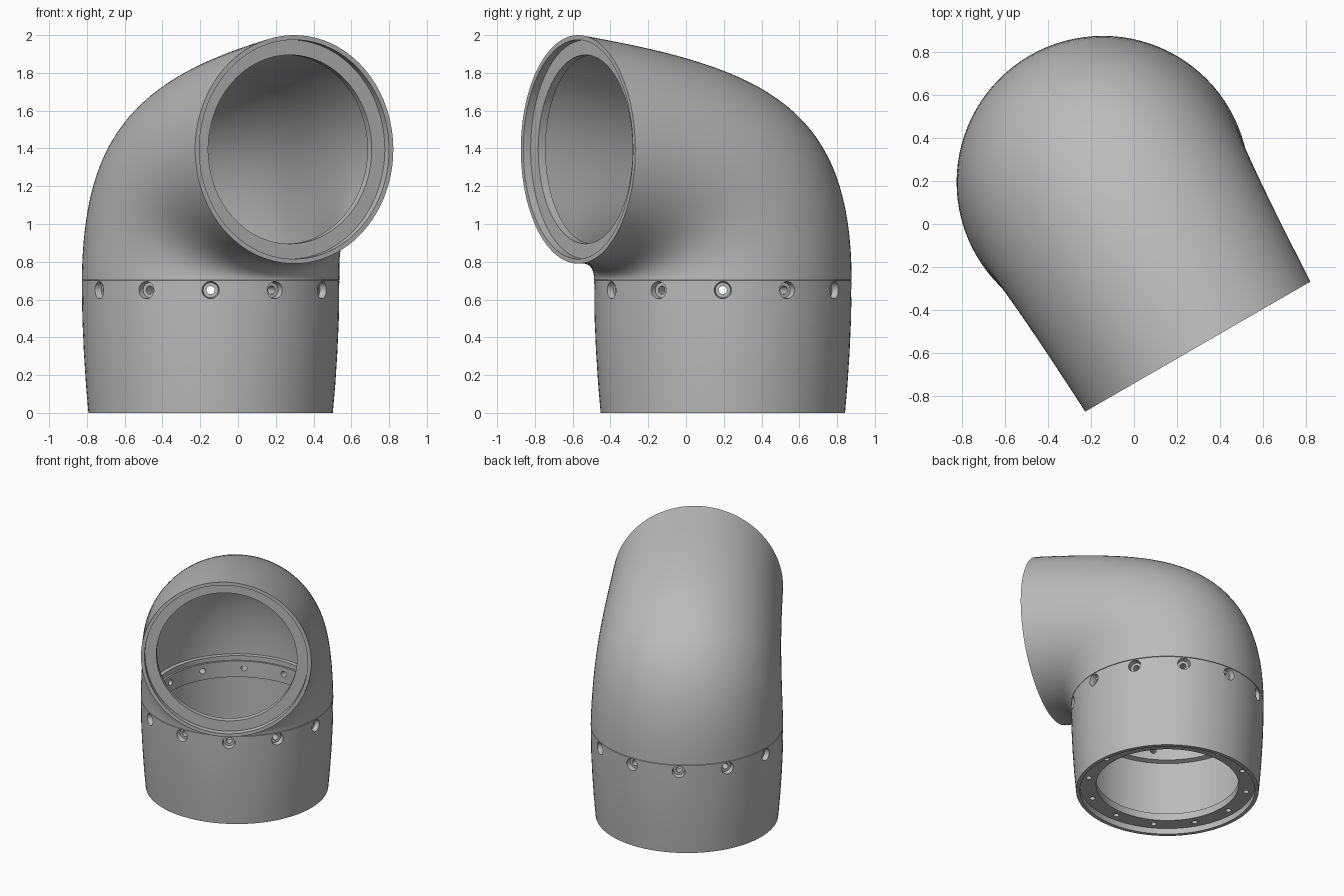
import bpy, bmesh
from math import pi, sin, cos, radians
from mathutils import Vector, Matrix

if "Cube" in bpy.data.objects:
    bpy.data.objects.remove(bpy.data.objects["Cube"])

SEG = 96
AXIS = Vector((-0.145, 0.195, 0))          # centre of the base
OUT = Vector((sin(radians(30)), -cos(radians(30)), 0))   # outlet direction
SIDE = Vector((-OUT.y, OUT.x, 0))
UP = Vector((0, 0, 1))
REACH, OUTLET_Z, SEAM = 0.885, 1.395, 0.704

grey = bpy.data.materials.new("cast grey")
grey.use_nodes = True
grey.diffuse_color = (0.5, 0.5, 0.5, 1)
grey.node_tree.nodes["Principled BSDF"].inputs["Base Color"].default_value = (0.5, 0.5, 0.5, 1)


def make_object(name, bm):
    bmesh.ops.recalc_face_normals(bm, faces=bm.faces)
    mesh = bpy.data.meshes.new(name)
    bm.to_mesh(mesh)
    bm.free()
    mesh.materials.append(grey)
    obj = bpy.data.objects.new(name, mesh)
    bpy.context.collection.objects.link(obj)
    return obj


def ring_solid(name, rings):
    """Closed tube through rings given as (centre, half axis, half axis)."""
    bm = bmesh.new()
    angles = [2 * pi * i / SEG for i in range(SEG)]
    loops = [[bm.verts.new(c + a * cos(k) + b * sin(k)) for k in angles] for c, a, b in rings]
    for p, q in zip(loops, loops[1:] + loops[:1]):
        for i in range(SEG):
            j = (i + 1) % SEG
            bm.faces.new((p[i], p[j], q[j], q[i]))
    return make_object(name, bm)


def add_drill(bm, centre, direction, r1, r2, depth):
    turn = direction.to_track_quat('Z', 'Y').to_matrix().to_4x4()
    bmesh.ops.create_cone(bm, cap_ends=True, segments=20, radius1=r1, radius2=r2,
                          depth=depth, matrix=Matrix.Translation(centre) @ turn)


def cut(obj, drills):
    """Cut each set of drills, then shade the part."""
    bpy.context.view_layer.objects.active = obj
    for bm in drills:
        cutter = make_object("hole_cutter", bm)
        cutter.hide_render = True
        mod = obj.modifiers.new("holes", 'BOOLEAN')
        mod.object, mod.operation, mod.solver = cutter, 'DIFFERENCE', 'EXACT'
        bpy.ops.object.modifier_apply(modifier=mod.name)
        bpy.data.objects.remove(cutter)
    bpy.ops.object.select_all(action='DESELECT')
    obj.select_set(True)
    bpy.ops.object.shade_smooth_by_angle(angle=radians(30))


def bezier(points, t):
    u = 1 - t
    weights = (u ** 3, 3 * u * u * t, 3 * u * t * t, t ** 3)
    s, z = (sum(w * p[i] for w, p in zip(weights, points)) for i in (0, 1))
    return AXIS + OUT * s + UP * z


# Base: turned profile with recessed bottom flange and inner collar
profile = [(0.647, 0), (0.66, 0.15), (0.671, 0.32), (0.679, 0.5), (0.682, SEAM - 0.004),
           (0.675, SEAM), (0.575, SEAM), (0.575, 0.58), (0.61, 0.57), (0.61, 0.1),
           (0.505, 0.1), (0.505, 0.045), (0.62, 0.045), (0.62, 0)]
base = ring_solid("base", [(AXIS + UP * z, OUT * r, SIDE * r) for r, z in profile])

through, counterbore, foot_holes = bmesh.new(), bmesh.new(), bmesh.new()
for i in range(12):
    a = i * pi / 6
    d = Vector((cos(a), sin(a), 0))
    add_drill(through, AXIS + d * 0.62 + UP * 0.65, d, 0.022, 0.022, 0.3)
    add_drill(counterbore, AXIS + d * 0.69 + UP * 0.65, d, 0.04, 0.055, 0.09)
    add_drill(foot_holes, AXIS + d * 0.565 + UP * 0.06, UP, 0.02, 0.02, 0.2)
cut(base, [counterbore, through, foot_holes])

# Elbow: loft between an outer and an inner curve, hollow, with outlet flange
outer_curve = [(-0.682, SEAM), (-0.682, 1.65), (-0.2, 1.83), (REACH, 2.0)]
inner_curve = [(0.682, SEAM), (0.682, 0.76), (0.8, 0.80), (REACH, 0.79)]


def elbow_ring(t, wall=0):
    p, q = bezier(outer_curve, t), bezier(inner_curve, t)
    half = (p - q) / 2
    width = 0.682 - 0.076 * t ** 1.2 - wall
    return (p + q) / 2, half * (1 - wall / half.length), SIDE * width


def outlet_ring(radius, depth):
    return AXIS + OUT * (REACH - depth) + UP * OUTLET_Z, UP * radius, SIDE * radius


rings = [elbow_ring(i / 32) for i in range(33)]
rings += [outlet_ring(r, d) for r, d in
          ((0.58, 0), (0.58, 0.045), (0.5, 0.045), (0.5, 0.09), (0.555, 0.09))]
rings += [elbow_ring(0.7 * i / 20, 0.06) for i in range(20, -1, -1)]
elbow = ring_solid("elbow", rings)

flange_holes = bmesh.new()
for i in range(8):
    a = i * pi / 4
    spot = AXIS + OUT * (REACH - 0.06) + (UP * sin(a) + SIDE * cos(a)) * 0.535
    add_drill(flange_holes, spot, OUT, 0.019, 0.019, 0.09)
cut(elbow, [flange_holes])

# Locating lip inside the joint
lip = ring_solid("joint_lip", [(AXIS + UP * z, OUT * r, SIDE * r) for r, z in
                               ((0.64, SEAM), (0.64, 0.74), (0.59, 0.74), (0.59, SEAM))])
cut(lip, [])
